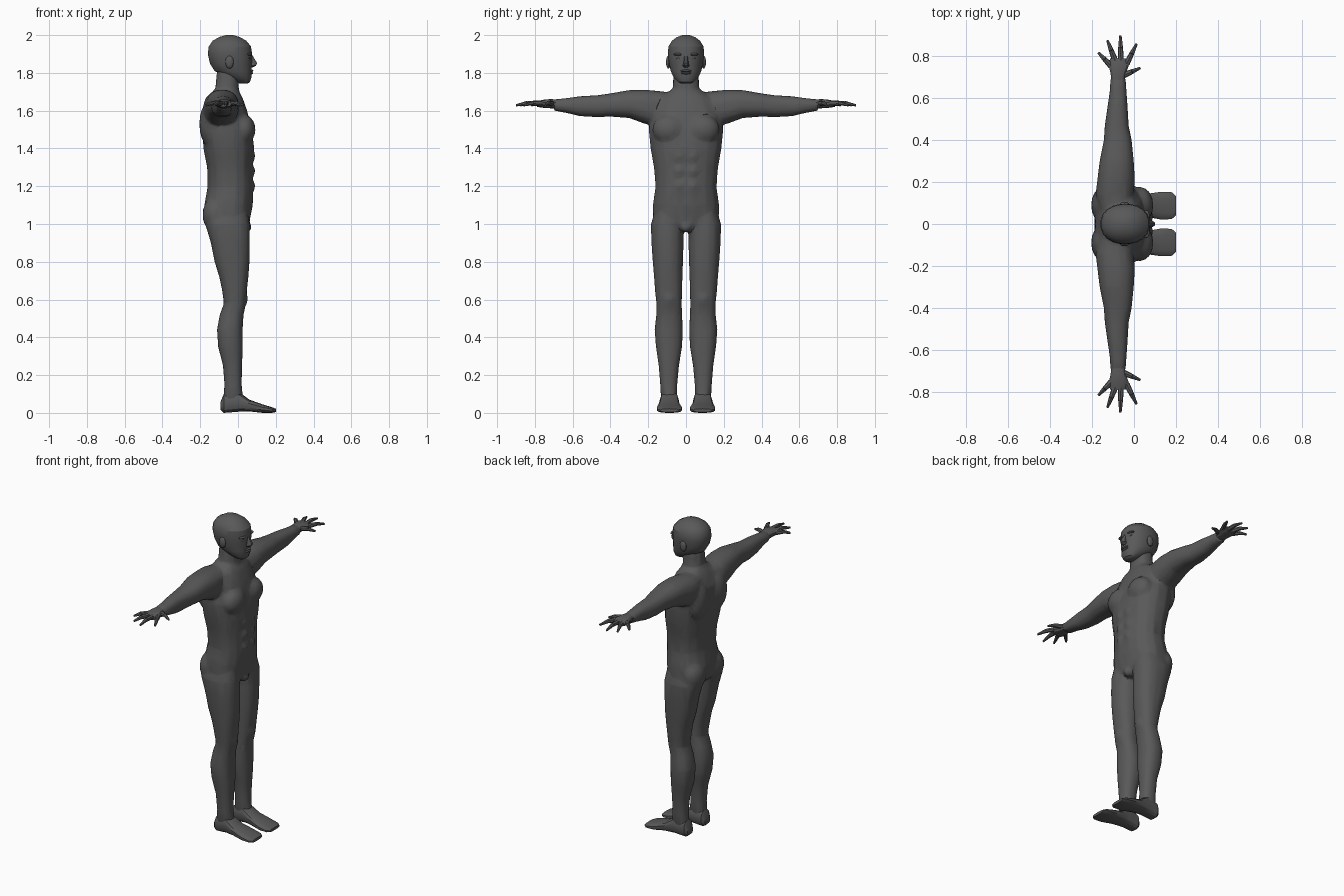
import bpy
import bmesh
import math
from mathutils import Matrix, Vector

default = bpy.data.objects.get("Cube")
if default:
    bpy.data.objects.remove(default, do_unlink=True)

skin = bpy.data.materials.new("dark grey")
skin.use_nodes = True
colour = (0.1, 0.1, 0.1, 1)
skin.diffuse_color = colour
skin.node_tree.nodes["Principled BSDF"].inputs["Base Color"].default_value = colour


def loft(bm, rings, axis, side=1, sides=16, power=0.85):
    """Skin rings of (position, a_min, a_max, b_min, b_max) along an axis."""
    loops = []
    for t, a0, a1, b0, b1 in rings:
        loop = []
        for i in range(sides):
            ang = math.tau * (i + 0.5) / sides
            c, s = math.cos(ang), math.sin(ang)
            a = (a0 + a1) / 2 + (a1 - a0) / 2 * math.copysign(abs(c) ** power, c)
            b = (b0 + b1) / 2 + (b1 - b0) / 2 * math.copysign(abs(s) ** power, s)
            x, y, z = {"x": (t, a, b), "y": (a, t, b), "z": (a, b, t)}[axis]
            loop.append(bm.verts.new((x, y * side, z)))
        loops.append(loop)
    for low, high in zip(loops, loops[1:]):
        for i in range(sides):
            j = (i + 1) % sides
            bm.faces.new((low[i], low[j], high[j], high[i]))
    bm.faces.new(loops[0])
    bm.faces.new(loops[-1])


def even(rings):
    """Expand (z, x_min, x_max, half_width) into full rings."""
    return [(z, x0, x1, -w, w) for z, x0, x1, w in rings]


def blob(bm, centre, radii, side=1):
    x, y, z = centre
    place = Matrix.Translation((x, y * side, z)) @ Matrix.Diagonal((*radii, 1))
    bmesh.ops.create_uvsphere(bm, u_segments=16, v_segments=10, radius=1, matrix=place)


def taper(bm, start, end, r0, r1, side):
    p, q = (Vector((x, y * side, z)) for x, y, z in (start, end))
    way = q - p
    place = Matrix.Translation((p + q) / 2) @ way.to_track_quat("Z", "Y").to_matrix().to_4x4()
    bmesh.ops.create_cone(bm, cap_ends=True, segments=7, radius1=r0, radius2=r1,
                          depth=way.length, matrix=place)


def finish(bm, name, fuse=False):
    bmesh.ops.recalc_face_normals(bm, faces=bm.faces)
    mesh = bpy.data.meshes.new(name)
    bm.to_mesh(mesh)
    bm.free()
    mesh.materials.append(skin)
    obj = bpy.data.objects.new(name, mesh)
    bpy.context.collection.objects.link(obj)
    bpy.ops.object.select_all(action="DESELECT")
    obj.select_set(True)
    bpy.context.view_layer.objects.active = obj
    if fuse:
        # Weld the overlapping volumes, soften the joins, reduce to facets
        weld = obj.modifiers.new("weld", "REMESH")
        weld.mode = "VOXEL"
        weld.voxel_size = 0.008
        soft = obj.modifiers.new("soften", "SMOOTH")
        soft.iterations = 6
        facet = obj.modifiers.new("facet", "DECIMATE")
        facet.ratio = 0.07
        facet.use_symmetry = True
        facet.symmetry_axis = "Y"
        for name in ("weld", "soften", "facet"):
            bpy.ops.object.modifier_apply(modifier=name)
        if not obj.data.materials:
            obj.data.materials.append(skin)
    bpy.ops.object.shade_smooth_by_angle(angle=math.radians(28))
    return obj


TORSO = [(.96, -.08, .04, .05), (1, -.165, .06, .175), (1.1, -.18, .08, .178),
         (1.2, -.162, .083, .163), (1.3, -.165, .08, .172), (1.4, -.185, .088, .19),
         (1.5, -.19, .075, .2), (1.6, -.185, .05, .18), (1.67, -.155, .025, .14),
         (1.71, -.13, 0, .08)]
NECK = [(1.62, -.15, .03, .09), (1.68, -.135, .015, .08), (1.72, -.12, .004, .07),
        (1.78, -.115, .005, .068), (1.83, -.11, .01, .065)]
ARM = [(.04, -.155, -.02, 1.58, 1.69), (.14, -.185, 0, 1.51, 1.705),
       (.22, -.175, .005, 1.53, 1.712), (.3, -.165, 0, 1.56, 1.71),
       (.4, -.145, -.01, 1.568, 1.692), (.47, -.14, -.025, 1.565, 1.682),
       (.56, -.127, -.03, 1.57, 1.677), (.63, -.117, -.035, 1.587, 1.667),
       (.7, -.112, -.04, 1.6, 1.66)]
LEG = [(1.08, -.15, .05, .03, .16), (1, -.175, .063, .012, .187), (.9, -.145, .064, .012, .184),
       (.8, -.125, .062, .015, .177), (.72, -.1, .056, .018, .17), (.65, -.085, .048, .02, .165),
       (.58, -.075, .043, .022, .157), (.52, -.097, .03, .02, .158), (.44, -.112, .025, .016, .167),
       (.35, -.106, .026, .02, .16), (.25, -.08, .022, .037, .145), (.15, -.072, .02, .046, .137),
       (.05, -.08, .03, .045, .132)]
FOOT = [(-.092, .06, .115, .015, .06), (-.075, .045, .13, 0, .1), (0, .04, .137, .006, .115),
        (.06, .033, .145, .008, .07), (.13, .02, .155, 0, .045), (.18, .022, .153, 0, .03),
        (.2, .04, .135, .004, .022)]
HEAD = [(1.743, .01, .05, .025), (1.752, -.01, .064, .043), (1.78, -.07, .073, .068),
        (1.81, -.125, .073, .082), (1.85, -.15, .074, .09), (1.9, -.161, .076, .097),
        (1.94, -.156, .07, .094), (1.97, -.135, .045, .075), (1.99, -.1, .01, .048),
        (2, -.065, -.025, .018)]
NOSE = [(1.895, .05, .076, .009), (1.852, .05, .103, .014), (1.838, .05, .097, .019),
        (1.829, .05, .08, .012)]
PALM = [(.68, -.108, -.044, 1.607, 1.66), (.72, -.113, -.038, 1.612, 1.662),
        (.76, -.123, -.022, 1.615, 1.658), (.79, -.115, -.035, 1.62, 1.65)]
# Each digit runs from its knuckle to its tip, given as x, y pairs
DIGITS = [((-.05, .71), (.03, .745)), ((-.035, .765), (.012, .86)), ((-.063, .78), (-.065, .9)),
          ((-.09, .78), (-.127, .877)), ((-.11, .755), (-.17, .818))]

# Body: torso, neck, arms and legs fused into one skin with muscle masses
body = bmesh.new()
loft(body, even(TORSO), "z")
loft(body, even(NECK), "z")
blob(body, (.04, 0, .985), (.032, .03, .03))
for side in (1, -1):
    loft(body, ARM, "y", side)
    loft(body, LEG, "z", side)
    blob(body, (.03, .09, 1.5), (.063, .088, .08), side)       # chest
    blob(body, (-.15, .09, 1.53), (.055, .085, .12), side)     # shoulder blade
    blob(body, (-.12, .09, 1.05), (.068, .085, .095), side)    # buttock
    blob(body, (-.085, .21, 1.635), (.09, .08, .076), side)    # shoulder cap
    blob(body, (.03, .09, .605), (.022, .036, .04), side)      # kneecap
    blob(body, (-.03, .045, 1.69), (.012, .045, .012), side)   # collarbone
    for z in (1.2, 1.28, 1.36):
        blob(body, (.065, .035, z), (.026, .034, .036), side)  # abdomen
finish(body, "body", fuse=True)

# Head with brow, eyes, nose, lips and ears
head = bmesh.new()
loft(head, even(HEAD), "z", sides=20, power=0.92)
finish(head, "head")

face = bmesh.new()
loft(face, even(NOSE), "z", sides=8)
for z in (1.811, 1.799):
    blob(face, (.068, 0, z), (.013, .028, .007))
for side in (1, -1):
    blob(face, (.058, .037, 1.898), (.017, .03, .008), side)
    blob(face, (.055, .036, 1.878), (.014, .016, .009), side)
finish(face, "face_features")

for side, label in ((1, "left"), (-1, "right")):
    ear = bmesh.new()
    blob(ear, (-.045, .093, 1.857), (.022, .013, .034), side)
    finish(ear, label + "_ear")

    # Hand: flat palm, five spread digits bent at the middle
    hand = bmesh.new()
    loft(hand, PALM, "y", side, sides=12)
    for (x0, y0), (x1, y1) in DIGITS:
        base, tip = (x0, y0, 1.638), (x1, y1, 1.628)
        middle = tuple((a + b) / 2 for a, b in zip(base, tip))
        middle = (middle[0], middle[1], 1.64)
        taper(hand, base, middle, .015, .012, side)
        taper(hand, middle, tip, .012, .006, side)
    finish(hand, label + "_hand")

    foot = bmesh.new()
    loft(foot, FOOT, "x", side, sides=14, power=0.75)
    finish(foot, label + "_foot")
